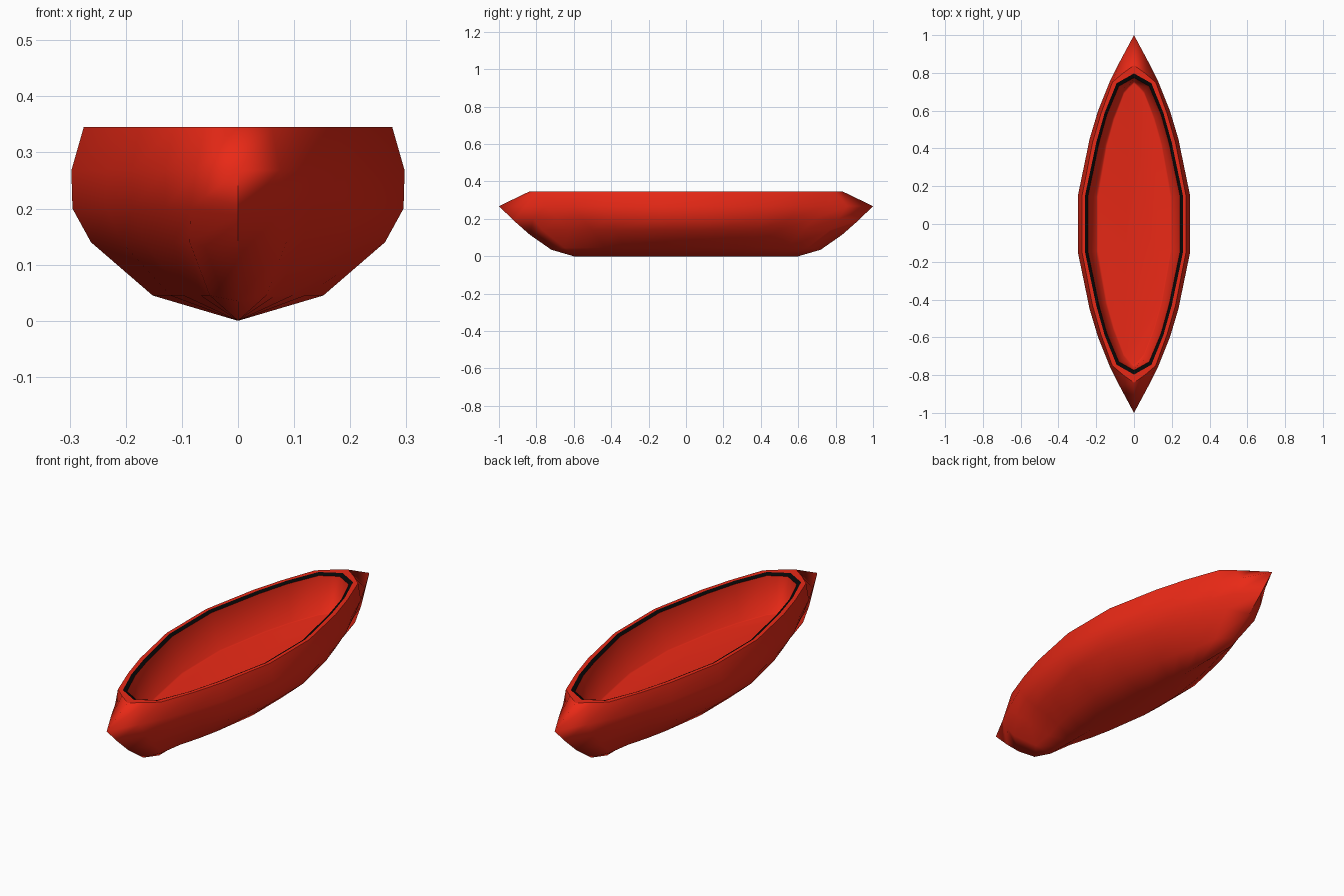
import bpy, bmesh, math

if "Cube" in bpy.data.objects:
    bpy.data.objects.remove(bpy.data.objects["Cube"])

def material(name, color):
    m = bpy.data.materials.new(name)
    m.diffuse_color = color
    m.use_nodes = True
    m.node_tree.nodes["Principled BSDF"].inputs["Base Color"].default_value = m.diffuse_color
    return m

red = material("red_paint", (0.82, 0.022, 0.008, 1))
black = material("black_trim", (0.002, 0.002, 0.002, 1))

# Quarter plan of the widest hull line, bow tip last
PLAN = [(0.297, 0.15), (0.235, 0.45), (0.19, 0.60), (0.13, 0.75), (0.075, 0.86), (0, 1.0)]

def scaled(width, tip, bluff=0.0):
    """Shrink the plan; bluff rounds out the bow."""
    pts = [(x * width / 0.297, y * tip) for x, y in PLAN]
    x, y = pts[-2]
    pts[-2] = (x + bluff * 0.4, y + bluff)
    return pts

def full_ring(quarter, z, drop=0.0):
    """Mirror a quarter plan into a closed loop; the bow and stern points sit lower by drop."""
    half = [(x, -y) for x, y in quarter[:-1]][::-1] + quarter
    other = [(-x, y) for x, y in quarter[:-1]][::-1] + [(-x, -y) for x, y in quarter]
    return [(x, y, z - (drop if x == 0 else 0)) for x, y in half + other]

def loft(name, rings, mat, cap_end=False, angle=35):
    bm = bmesh.new()
    loops = [[bm.verts.new(p) for p in full_ring(*r)] for r in rings]
    n = len(loops[0])
    for a, b in zip(loops, loops[1:]):
        for i in range(n):
            j = (i + 1) % n
            bm.faces.new((a[i], a[j], b[j], b[i]))
    if cap_end:
        bm.faces.new(loops[-1])
    bmesh.ops.remove_doubles(bm, verts=bm.verts, dist=1e-5)
    me = bpy.data.meshes.new(name)
    bm.to_mesh(me)
    bm.free()
    me.materials.append(mat)
    ob = bpy.data.objects.new(name, me)
    bpy.context.collection.objects.link(ob)
    bpy.context.view_layer.objects.active = ob
    ob.select_set(True)
    bpy.ops.object.shade_smooth_by_angle(angle=math.radians(angle))
    ob.select_set(False)
    return ob

rim = [(0.275, 0.15), (0.22, 0.43), (0.175, 0.585), (0.115, 0.75), (0.06, 0.797), (0, 0.84)]
trim_out = [(0.259, 0.15), (0.2, 0.43), (0.155, 0.59), (0.092, 0.745), (0.046, 0.771), (0, 0.797)]
trim_in = [(0.244, 0.145), (0.186, 0.425), (0.143, 0.58), (0.08, 0.73), (0.04, 0.752), (0, 0.775)]
floor = [(0.2, 0.145), (0.15, 0.42), (0.11, 0.56), (0.055, 0.7), (0.028, 0.73), (0, 0.755)]
floor_inner = [(x * 0.95, y * 0.985) for x, y in floor]

# Outer hull from keel up to the rim
loft("hull", [(scaled(0, 0.6), 0),
              (scaled(0.152, 0.72, 0.03), 0.045, 0.01),
              (scaled(0.262, 0.835, 0.05), 0.14, 0.025),
              (scaled(0.295, 0.92, 0.025), 0.2, 0.01),
              (PLAN, 0.268), (rim, 0.345)], red, angle=75)
# Flat rim
loft("rim", [(rim, 0.345), (trim_out, 0.345)], red)
# Black sloping trim band
loft("trim_band", [(trim_out, 0.345), (trim_in, 0.337)], black)
# Inner walls and floor
loft("interior", [(trim_in, 0.337), (floor, 0.17), (floor_inner, 0.168)], red, cap_end=True, angle=85)
